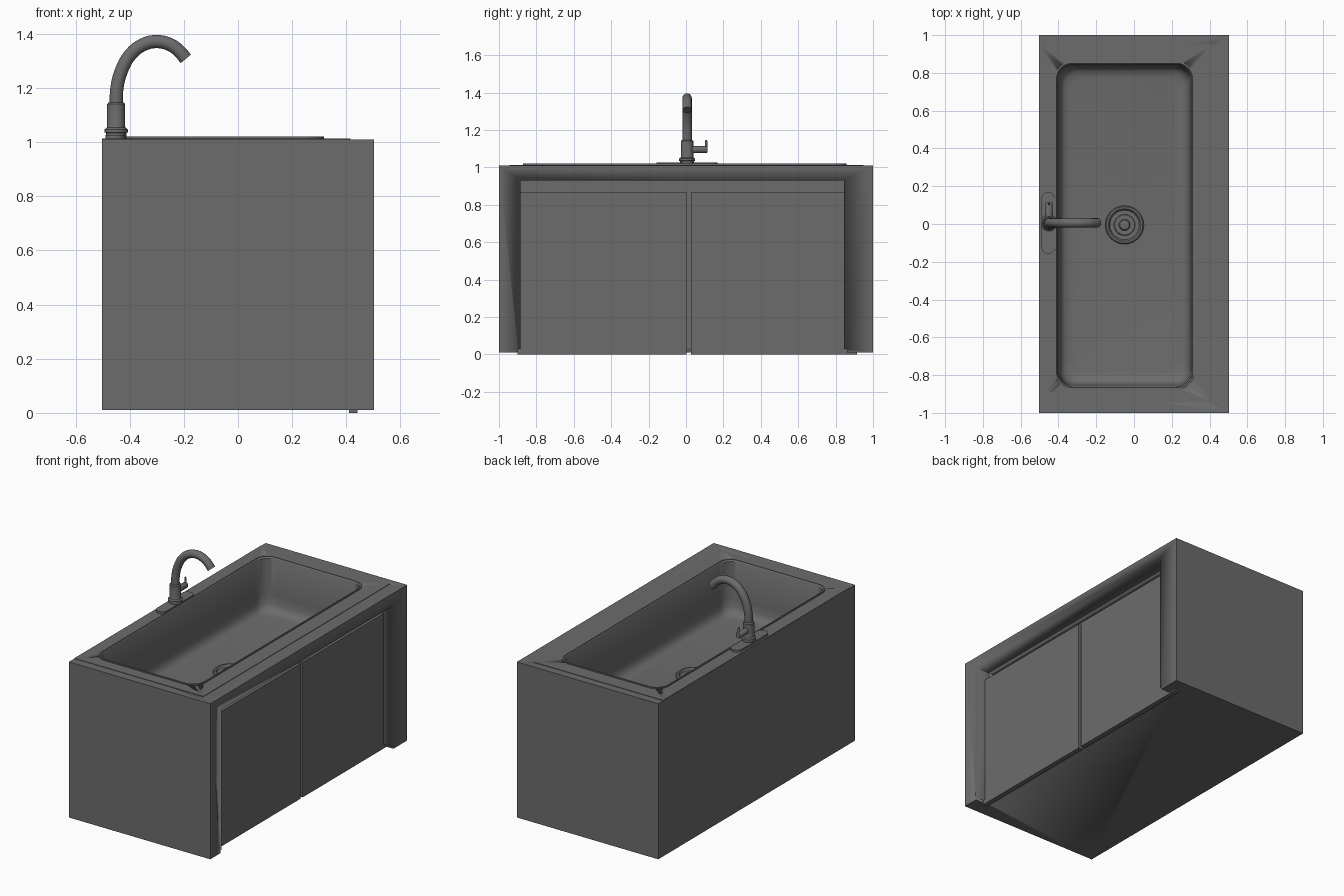
import bpy, bmesh, math
from mathutils import Matrix, Vector

if "Cube" in bpy.data.objects:
    bpy.data.objects.remove(bpy.data.objects["Cube"])

grey = bpy.data.materials.new("mid_grey")
grey.diffuse_color = (0.15, 0.15, 0.15, 1)
grey.use_nodes = True
grey.node_tree.nodes["Principled BSDF"].inputs["Base Color"].default_value = grey.diffuse_color


def finish(name, bm, angle=35):
    bmesh.ops.recalc_face_normals(bm, faces=bm.faces)
    me = bpy.data.meshes.new(name)
    bm.to_mesh(me)
    bm.free()
    me.materials.append(grey)
    for p in me.polygons:
        p.use_smooth = True
    me.set_sharp_from_angle(angle=math.radians(angle))
    ob = bpy.data.objects.new(name, me)
    bpy.context.collection.objects.link(ob)
    return ob


def box(name, x, y, z):
    bm = bmesh.new()
    size = Vector((x[1] - x[0], y[1] - y[0], z[1] - z[0]))
    mid = Vector((x[0] + x[1], y[0] + y[1], z[0] + z[1])) / 2
    bmesh.ops.create_cube(bm, size=1, matrix=Matrix.Translation(mid) @ Matrix.Diagonal(size).to_4x4())
    return finish(name, bm)


def rounded_rect(x0, x1, y0, y1, r, z, n=8):
    pts = []
    corners = [(x1 - r, y1 - r), (x0 + r, y1 - r), (x0 + r, y0 + r), (x1 - r, y0 + r)]
    for q, (cx, cy) in enumerate(corners):
        for i in range(n + 1):
            a = (q + i / n) * math.pi / 2
            pts.append((cx + r * math.cos(a), cy + r * math.sin(a), z))
    return pts


def circle(r, z, n=32):
    return [(r * math.cos(i * math.tau / n), r * math.sin(i * math.tau / n), z) for i in range(n)]


def loft(name, rings, cap_start=True, cap_end=True, matrix=Matrix()):
    bm = bmesh.new()
    loops = [[bm.verts.new(matrix @ Vector(p)) for p in ring] for ring in rings]
    for a, b in zip(loops, loops[1:]):
        for i in range(len(a)):
            j = (i + 1) % len(a)
            bm.faces.new((a[i], a[j], b[j], b[i]))
    if cap_start:
        bm.faces.new(loops[0][::-1])
    if cap_end:
        bm.faces.new(loops[-1])
    return finish(name, bm)


def lathe(name, profile, matrix, n=32):
    return loft(name, [circle(r, z, n) for r, z in profile], matrix=matrix)


def cut(target, *cutters):
    bpy.context.view_layer.objects.active = target
    for c in cutters:
        c.hide_render = True
        m = target.modifiers.new("cut", 'BOOLEAN')
        m.operation, m.solver, m.object = 'DIFFERENCE', 'EXACT', c
        bpy.ops.object.modifier_apply(modifier=m.name)


def basin_ring(inset, z):
    return rounded_rect(-0.41 + inset, 0.31 - inset, -0.865 + inset, 0.85 - inset, 0.08, z)


# Cabinet with basin hole and recessed door opening
cabinet = box("cabinet", (-0.503, 0.503), (-1, 1), (0.01, 1.01))
deck = box("sink_deck", (-0.502, 0.415), (-0.945, 0.95), (0.99, 1.013))
hole = loft("basin_cutter", [basin_ring(-0.004, 0.66), basin_ring(-0.004, 1.1)])
front_cut = box("front_cutter", (0.41, 0.6), (-0.885, 0.845), (-0.1, 0.93))
deep_cut = box("deep_cutter", (0.375, 0.45), (-0.884, 0.844), (0.03, 0.929))
notch_cut = box("notch_cutter", (0.411, 0.6), (-0.897, 0.86), (-0.1, 0.028))
cut(cabinet, hole, front_cut, deep_cut, notch_cut)
cut(deck, hole)
for helper in (hole, front_cut, deep_cut, notch_cut):
    bpy.data.objects.remove(helper)

# Two doors
box("left_door", (0.41, 0.442), (-0.9, 0.003), (0, 0.868))
box("right_door", (0.41, 0.442), (0.026, 0.913), (0, 0.868))

# Basin with a raised lip and soft floor edge
wall = [(-0.007, 1.0), (-0.007, 1.02), (0, 1.021), (0.006, 1.012), (0.012, 0.78),
        (0.016, 0.73), (0.026, 0.702), (0.044, 0.687), (0.075, 0.68)]
loft("basin", [basin_ring(i, z) for i, z in wall], cap_start=False)

# Drain
lathe("drain", [(0.102, 0.675), (0.102, 0.692), (0.096, 0.697), (0.086, 0.697), (0.078, 0.684),
                (0.056, 0.684), (0.053, 0.69), (0.03, 0.69), (0.025, 0.698), (0.01, 0.702)],
      Matrix.Translation((-0.05, -0.005, 0)), 40)

# Tap base plate and column
loft("tap_plate", [rounded_rect(-0.49, -0.418, -0.158, 0.168, 0.035, z) for z in (1.008, 1.026)])
lathe("tap_column", [(0.038, 1.015), (0.038, 1.034), (0.043, 1.036), (0.043, 1.047), (0.035, 1.053),
                     (0.033, 1.06), (0.033, 1.14), (0.028, 1.147)],
      Matrix.Translation((-0.45, 0.006, 0)))

# Curved spout
path = [(-0.45, 1.13), (-0.447, 1.2), (-0.43, 1.265), (-0.398, 1.322), (-0.35, 1.36),
        (-0.295, 1.371), (-0.247, 1.358), (-0.217, 1.336), (-0.193, 1.307)]
curve = bpy.data.curves.new("spout", 'CURVE')
curve.dimensions = '3D'
curve.bevel_depth = 0.025
curve.bevel_resolution = 5
curve.resolution_u = 4
curve.use_fill_caps = True
spline = curve.splines.new('BEZIER')
spline.bezier_points.add(len(path) - 1)
for bp, (x, z) in zip(spline.bezier_points, path):
    bp.co = (x, 0.006, z)
    bp.handle_left_type = bp.handle_right_type = 'AUTO'
curve.materials.append(grey)
bpy.context.collection.objects.link(bpy.data.objects.new("spout", curve))

# Side handle and lever
lathe("handle_stem", [(0.019, 0), (0.019, 0.078), (0.016, 0.084)],
      Matrix.Translation((-0.45, 0.03, 1.095)) @ Matrix.Rotation(-math.pi / 2, 4, 'X'), 24)
lathe("handle_lever", [(0.007, 1.08), (0.006, 1.14), (0.004, 1.147)],
      Matrix.Translation((-0.45, 0.108, 0)), 16)
